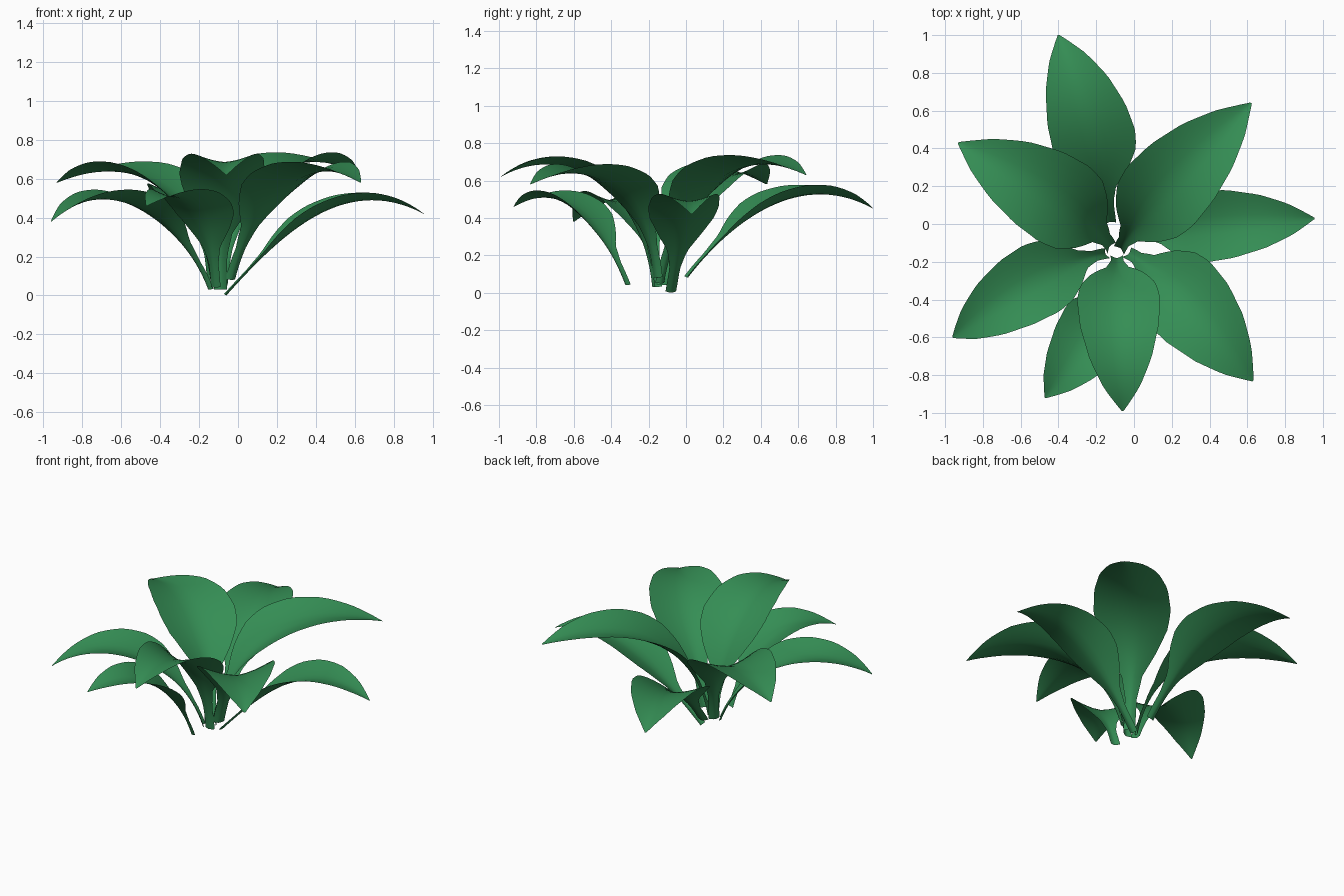
import bpy, bmesh, math
from mathutils import Vector

if "Cube" in bpy.data.objects:
    bpy.data.objects.remove(bpy.data.objects["Cube"])

green = bpy.data.materials.new("leaf_green")
green.diffuse_color = (0.035, 0.27, 0.09, 1)
green.use_nodes = True
green.node_tree.nodes["Principled BSDF"].inputs["Base Color"].default_value = green.diffuse_color

# Half-width of a leaf along its length: narrow stalk, wide blade, pointed tip
WIDTH = [(0, .15), (.14, .15), (.24, .27), (.34, .64), (.43, .91), (.51, 1),
         (.63, .95), (.76, .75), (.88, .44), (.96, .16), (1, .02)]
ROWS, COLS = 30, 8


def width_at(s):
    for (a, wa), (b, wb) in zip(WIDTH, WIDTH[1:]):
        if s <= b:
            return wa + (wb - wa) * (s - a) / (b - a)
    return WIDTH[-1][1]


def leaf(name, base, tip, p1, p2, half, bow):
    """Arching leaf: cubic centre line in the plane base-tip, cupped cross-section.
    p1, p2 are (distance outward, height) of the two middle control points."""
    base, tip = Vector(base), Vector(tip)
    out = Vector((tip.x - base.x, tip.y - base.y, 0)).normalized()
    left = Vector((-out.y, out.x, 0))

    def ctrl(p):
        return Vector((base.x, base.y, 0)) + out * p[0] + Vector((0, 0, p[1]))
    c1, c2 = ctrl(p1), ctrl(p2)
    pts = []
    for i in range(ROWS + 1):
        t = i / ROWS
        u = 1 - t
        pts.append(base * u**3 + c1 * (3*u*u*t) + c2 * (3*u*t*t) + tip * t**3)
    length = [0]
    for a, b in zip(pts, pts[1:]):
        length.append(length[-1] + (b - a).length)

    bm = bmesh.new()
    rows = []
    for i, p in enumerate(pts):
        s = length[i] / length[-1]
        tangent = (pts[min(i + 1, ROWS)] - pts[max(i - 1, 0)]).normalized()
        normal = tangent.cross(left)
        w = half * width_at(s)
        cup = 0.42 - 0.2 * s
        mid = p + left * bow * math.sin(math.pi * s)
        row = []
        for j in range(COLS + 1):
            v = 2 * j / COLS - 1
            row.append(bm.verts.new(mid + left * (v * w) + normal * (cup * w * abs(v)**1.5)))
        rows.append(row)
    for r0, r1 in zip(rows, rows[1:]):
        for j in range(COLS):
            bm.faces.new((r0[j], r1[j], r1[j + 1], r0[j + 1]))
    # normals face the upper side
    bm.normal_update()
    if sum(f.normal.z for f in bm.faces) < 0:
        bmesh.ops.reverse_faces(bm, faces=bm.faces[:])
    mesh = bpy.data.meshes.new(name)
    bm.to_mesh(mesh)
    bm.free()
    mesh.materials.append(green)
    mesh.shade_smooth()
    bpy.context.collection.objects.link(bpy.data.objects.new(name, mesh))


# Upper ring of steep leaves
leaf("upper_leaf_front", (-.09, -.18, .03), (-.06, -.99, .62), (.05, .55), (.45, .82), .22, 0)
leaf("upper_leaf_front_right", (-.03, -.16, .08), (.63, -.83, .58), (.10, .50), (.52, .76), .235, .045)
leaf("upper_leaf_back_right", (-.07, -.13, .05), (.62, .64, .63), (.08, .54), (.52, .81), .235, .03)
leaf("upper_leaf_left", (-.13, -.12, .04), (-.93, .43, .58), (.08, .50), (.50, .76), .24, -.05)

# Lower ring of spreading leaves
leaf("lower_leaf_back", (-.13, .01, .08), (-.40, 1.0, .45), (.22, .37), (.60, .67), .225, -.035)
leaf("lower_leaf_right", (-.06, -.08, 0), (.955, .03, .42), (.30, .33), (.62, .63), .19, .02)
leaf("lower_leaf_front", (-.12, -.32, .04), (-.47, -.92, .46), (.10, .32), (.33, .63), .19, .04)
leaf("lower_leaf_left", (-.15, -.16, .03), (-.96, -.60, .38), (.12, .38), (.55, .66), .20, -.05)
